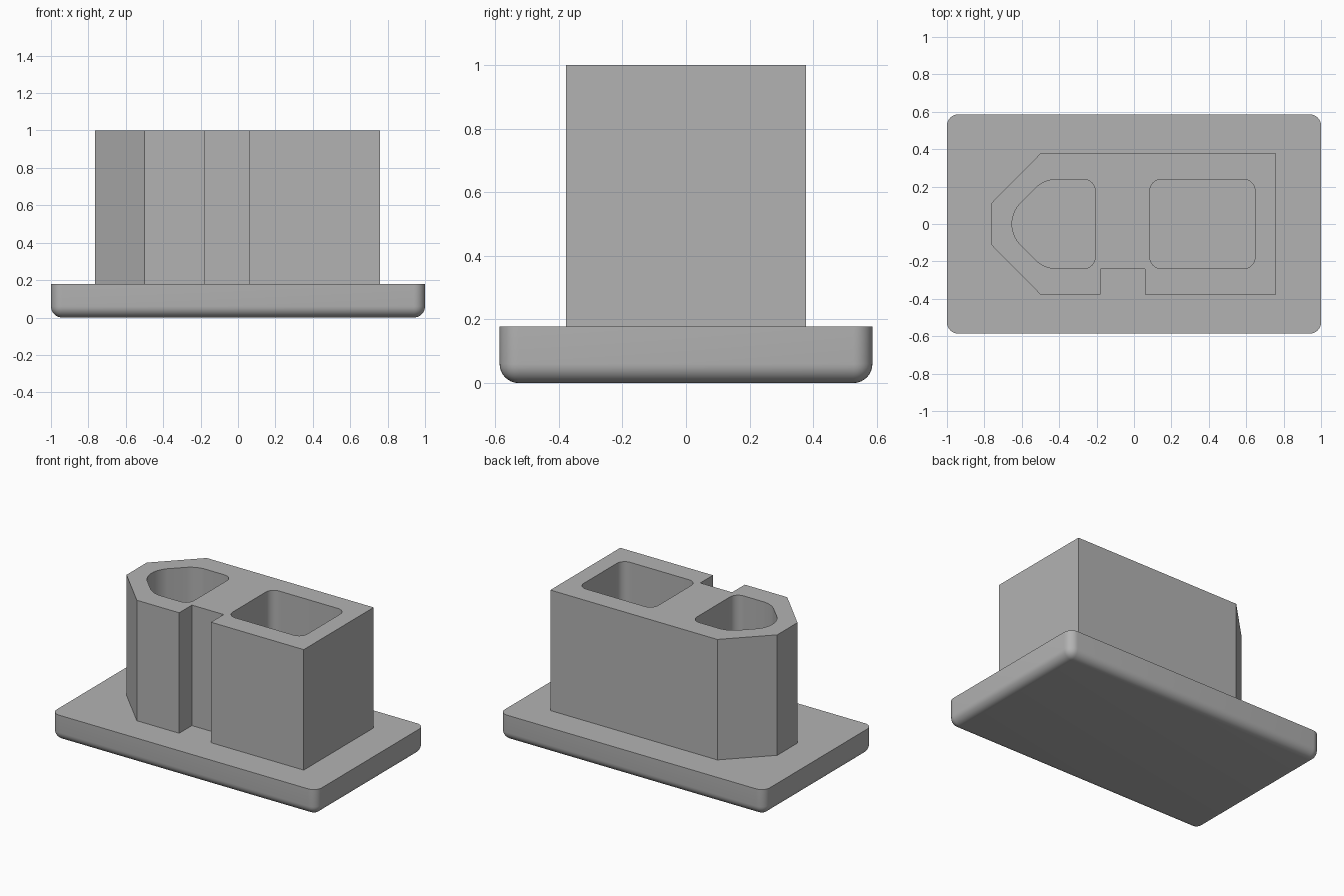
import bpy
import bmesh

cube = bpy.data.objects.get("Cube")
if cube:
    bpy.data.objects.remove(cube)

PLATE_TOP, TOP = 0.178, 1.0

grey = bpy.data.materials.new("mid grey")
grey.use_nodes = True
grey.diffuse_color = (0.45, 0.45, 0.45, 1)
grey.node_tree.nodes["Principled BSDF"].inputs["Base Color"].default_value = (0.45, 0.45, 0.45, 1)


def prism(name, outline, z0, z1, radius=0.0, round_bottom=False):
    """Extrude an anticlockwise outline, optionally rounding its upright and bottom edges."""
    bm = bmesh.new()
    base = bm.faces.new([bm.verts.new((x, y, z0)) for x, y in outline])
    grown = bmesh.ops.extrude_face_region(bm, geom=[base], use_keep_orig=True)["geom"]
    for v in grown:
        if isinstance(v, bmesh.types.BMVert):
            v.co.z = z1
    bmesh.ops.recalc_face_normals(bm, faces=bm.faces)
    if radius:
        def rounded(e):
            a, b = (v.co.z for v in e.verts)
            return abs(a - b) > 0.01 or (round_bottom and max(a, b) < z0 + 0.01)
        bmesh.ops.bevel(bm, geom=[e for e in bm.edges if rounded(e)], offset=radius,
                        segments=8, profile=0.5, affect='EDGES')
    mesh = bpy.data.meshes.new(name)
    bm.to_mesh(mesh)
    bm.free()
    mesh.materials.append(grey)
    obj = bpy.data.objects.new(name, mesh)
    bpy.context.collection.objects.link(obj)
    return obj


def rectangle(x0, x1, y):
    return [(x0, -y), (x1, -y), (x1, y), (x0, y)]


def smooth(obj):
    bpy.ops.object.select_all(action='DESELECT')
    obj.select_set(True)
    bpy.context.view_layer.objects.active = obj
    bpy.ops.object.shade_smooth_by_angle(angle=0.52)


# Base plate with rounded corners and lower rim
plate = prism("base_plate", rectangle(-1, 1, 0.586), 0, PLATE_TOP, 0.06, True)
smooth(plate)

# Plug body: pointed at one end, keyway slot in the front
body = prism("plug_body", [
    (-0.765, -0.109), (-0.5, -0.377), (-0.18, -0.377), (-0.18, -0.24),
    (0.06, -0.24), (0.06, -0.377), (0.76, -0.377), (0.76, 0.377),
    (-0.5, 0.377), (-0.765, 0.109)], PLATE_TOP, TOP)

# Two rounded pockets, open at the top, reaching down to the plate
pockets = {
    "square_pocket_cutter": rectangle(0.085, 0.647, 0.238),
    "pointed_pocket_cutter": [(-0.652, -0.066), (-0.48, -0.238), (-0.208, -0.238),
                              (-0.208, 0.238), (-0.48, 0.238), (-0.652, 0.066)],
}
for name, outline in pockets.items():
    cutter = prism(name, outline, PLATE_TOP - 0.1, TOP + 0.1, 0.06)
    cutter.hide_render = True
    cutter.display_type = 'WIRE'
    cut = body.modifiers.new(name, 'BOOLEAN')
    cut.operation = 'DIFFERENCE'
    cut.solver = 'EXACT'
    cut.object = cutter

# Apply the cuts, then remove the cutters
bpy.ops.object.select_all(action='DESELECT')
body.select_set(True)
bpy.context.view_layer.objects.active = body
for mod in list(body.modifiers):
    cutter = mod.object
    bpy.ops.object.modifier_apply(modifier=mod.name)
    bpy.data.objects.remove(cutter)
smooth(body)
